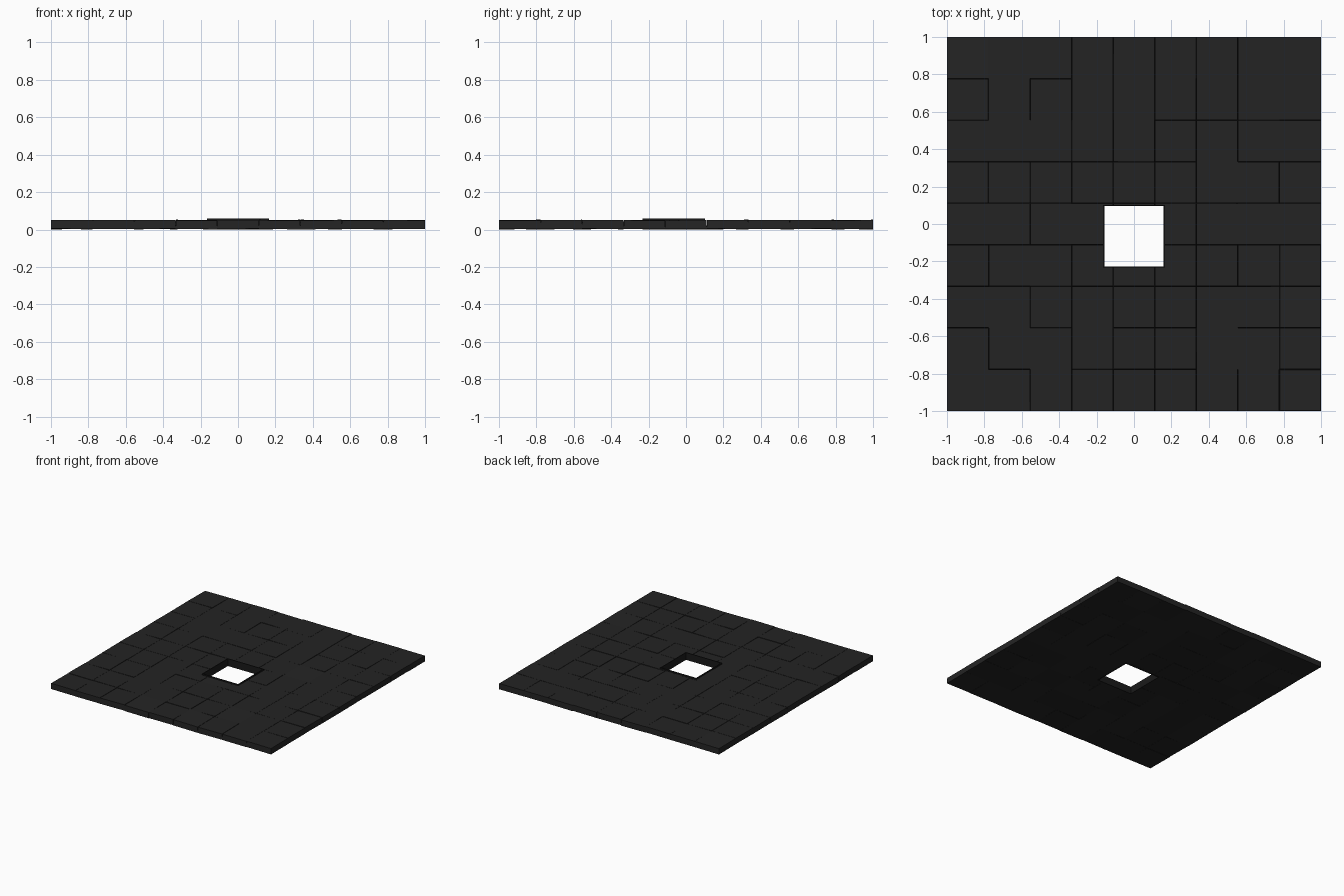
import bpy, bmesh, random

if "Cube" in bpy.data.objects:
    bpy.data.objects.remove(bpy.data.objects["Cube"])
random.seed(4)

def material(name, v):
    m = bpy.data.materials.new(name)
    m.diffuse_color = (v, v, v, 1)
    m.use_nodes = True
    m.node_tree.nodes["Principled BSDF"].inputs["Base Color"].default_value = m.diffuse_color
    return m

stone = material("charcoal stone", 0.0175)
dark = material("dark rim", 0.010)

# Hole outline (outer side of its rim)
HX0, HX1, HY0, HY1 = -0.165, 0.165, -0.233, 0.101
N = 9
S = 2 / N

def finish(name, bm, mat):
    bmesh.ops.recalc_face_normals(bm, faces=bm.faces)
    me = bpy.data.meshes.new(name)
    bm.to_mesh(me)
    bm.free()
    me.materials.append(mat)
    ob = bpy.data.objects.new(name, me)
    bpy.context.collection.objects.link(ob)

def pieces(x0, x1, y0, y1):
    """Split a rectangle into the parts lying outside the hole."""
    a, b, c, d = max(x0, HX0), min(x1, HX1), max(y0, HY0), min(y1, HY1)
    if a >= b or c >= d:
        return [(x0, x1, y0, y1)]
    parts = [(x0, a, y0, y1), (b, x1, y0, y1), (a, b, y0, c), (a, b, d, y1)]
    return [p for p in parts if p[1] - p[0] > 1e-4 and p[3] - p[2] > 1e-4]

# Slightly uneven tiles: each has its own tilt and a hairline joint at the top
bm = bmesh.new()
for i in range(N):
    for j in range(N):
        x0, y0 = -1 + i * S, -1 + j * S
        cx, cy = x0 + S / 2, y0 + S / 2
        tx, ty = random.uniform(-.012, .012), random.uniform(-.012, .012)
        k = 1 - random.uniform(0.004, 0.016)
        for a, b, c, d in pieces(x0, x0 + S, y0, y0 + S):
            corners = [(a, c), (b, c), (b, d), (a, d)]
            low, top = [], []
            for x, y in corners:
                dz = tx * (x - cx) + ty * (y - cy)
                low.append(bm.verts.new((x, y, 0.003 + dz)))
                top.append(bm.verts.new((cx + (x - cx) * k, cy + (y - cy) * k, 0.050 + dz)))
            bm.faces.new(low[::-1])
            bm.faces.new(top)
            for n in range(4):
                m = (n + 1) % 4
                bm.faces.new((low[n], low[m], top[m], top[n]))
finish("floor_tiles", bm, stone)

# Thin raised rim lining the hole
bm = bmesh.new()
T = 0.006
rings = []
for t, z in ((0, 0), (0, 0.06), (T, 0.06), (T, 0)):
    rings.append([bm.verts.new(p) for p in (
        (HX0 + t, HY0 + t, z), (HX1 - t, HY0 + t, z),
        (HX1 - t, HY1 - t, z), (HX0 + t, HY1 - t, z))])
for r in range(4):
    p, q = rings[r], rings[(r + 1) % 4]
    for n in range(4):
        m = (n + 1) % 4
        bm.faces.new((p[n], p[m], q[m], q[n]))
finish("hole_rim", bm, dark)
